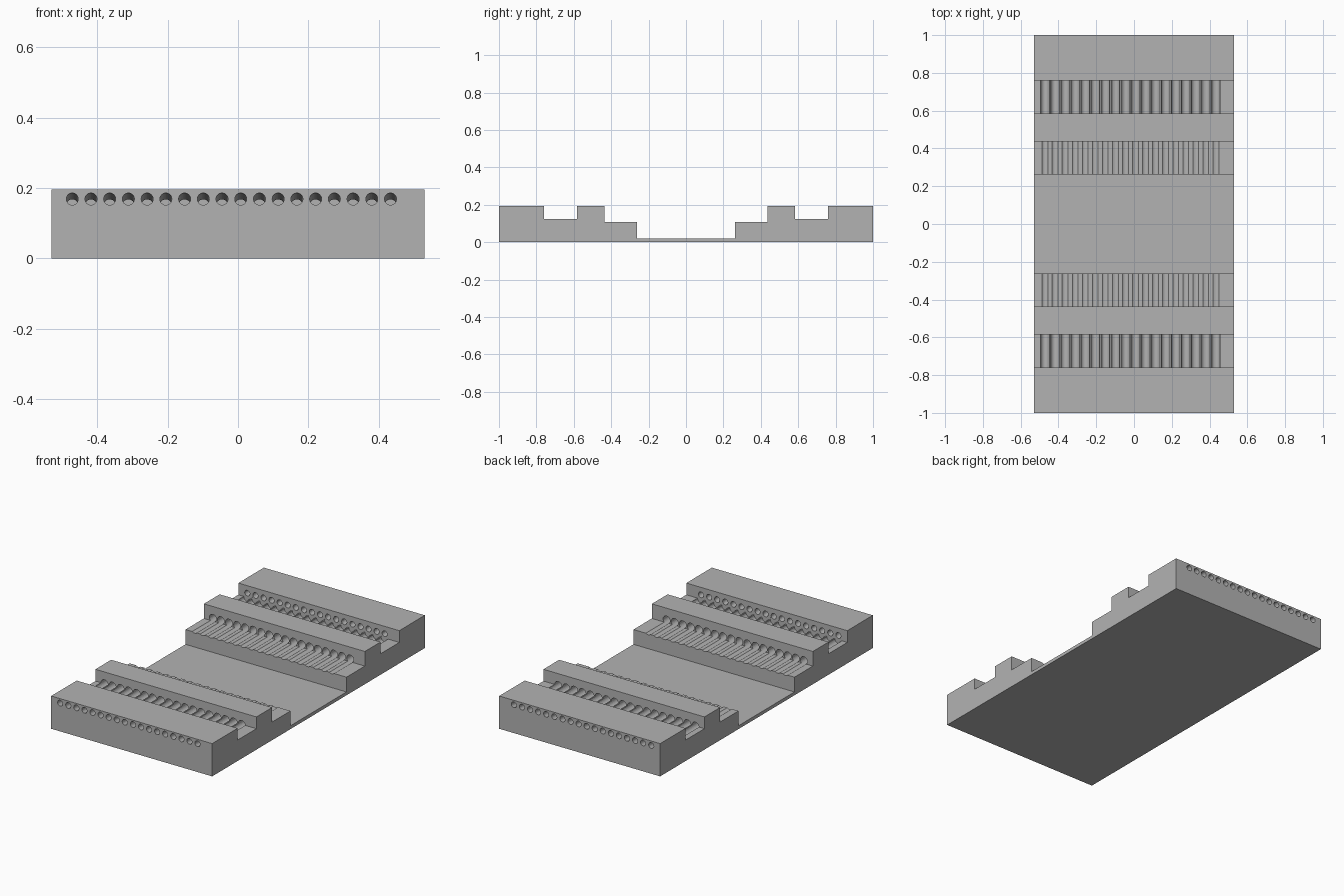
import bpy, bmesh
from mathutils import Matrix, Vector

default = bpy.data.objects.get("Cube")
if default:
    bpy.data.objects.remove(default, do_unlink=True)

HALF_WIDTH = 0.53
FIRST_X, PITCH, COUNT = -0.471, 0.0532, 18

grey = bpy.data.materials.new("plain grey")
grey.use_nodes = True
grey.diffuse_color = (0.45, 0.45, 0.45, 1)
grey.node_tree.nodes["Principled BSDF"].inputs["Base Color"].default_value = (0.45, 0.45, 0.45, 1)


def make_object(name, bm):
    bmesh.ops.recalc_face_normals(bm, faces=bm.faces)
    mesh = bpy.data.meshes.new(name)
    bm.to_mesh(mesh)
    bm.free()
    mesh.materials.append(grey)
    obj = bpy.data.objects.new(name, mesh)
    bpy.context.collection.objects.link(obj)
    return obj


def add_rod(bm, start, end, radius):
    axis = end - start
    place = Matrix.Translation((start + end) / 2) @ axis.to_track_quat('Z', 'Y').to_matrix().to_4x4()
    bmesh.ops.create_cone(bm, cap_ends=True, segments=24, radius1=radius,
                          radius2=radius, depth=axis.length, matrix=place)


def rod_rows(name, inner, outer, radius):
    """Rows of rods at both ends; inner and outer are (y, z) axis points."""
    bm = bmesh.new()
    for i in range(COUNT):
        x = FIRST_X + i * PITCH
        for side in (-1, 1):
            add_rod(bm, Vector((x, side * inner[0], inner[1])),
                    Vector((x, side * outer[0], outer[1])), radius)
    obj = make_object(name, bm)
    obj.hide_render = True
    return obj


# Stepped body: half profile mirrored, then extruded across the width
half = [(0.263, 0.02), (0.263, 0.108), (0.436, 0.108), (0.436, 0.195), (0.584, 0.195),
        (0.584, 0.125), (0.76, 0.125), (0.76, 0.195), (1, 0.195), (1, 0)]
profile = half + [(-y, z) for y, z in reversed(half)]
bm = bmesh.new()
face = bm.faces.new([bm.verts.new((-HALF_WIDTH, y, z)) for y, z in profile])
swept = bmesh.ops.extrude_face_region(bm, geom=[face])["geom"]
bmesh.ops.translate(bm, vec=(2 * HALF_WIDTH, 0, 0),
                    verts=[v for v in swept if isinstance(v, bmesh.types.BMVert)])
body = make_object("stepped_base", bm)

# Level channels through the inner ridges, and sloping holes through the end blocks
cutters = [rod_rows("channel_cutter", (0.2, 0.125), (0.7603, 0.125), 0.023),
           rod_rows("sloping_hole_cutter", (0.72, 0.1475), (1.04, 0.1715), 0.017)]
for cutter in cutters:
    mod = body.modifiers.new(cutter.name, 'BOOLEAN')
    mod.operation = 'DIFFERENCE'
    mod.solver = 'EXACT'
    mod.object = cutter

# Bake the cuts and drop the helpers
graph = bpy.context.evaluated_depsgraph_get()
result = bpy.data.meshes.new_from_object(body.evaluated_get(graph))
body.modifiers.clear()
body.data = result
for cutter in cutters:
    bpy.data.objects.remove(cutter, do_unlink=True)
